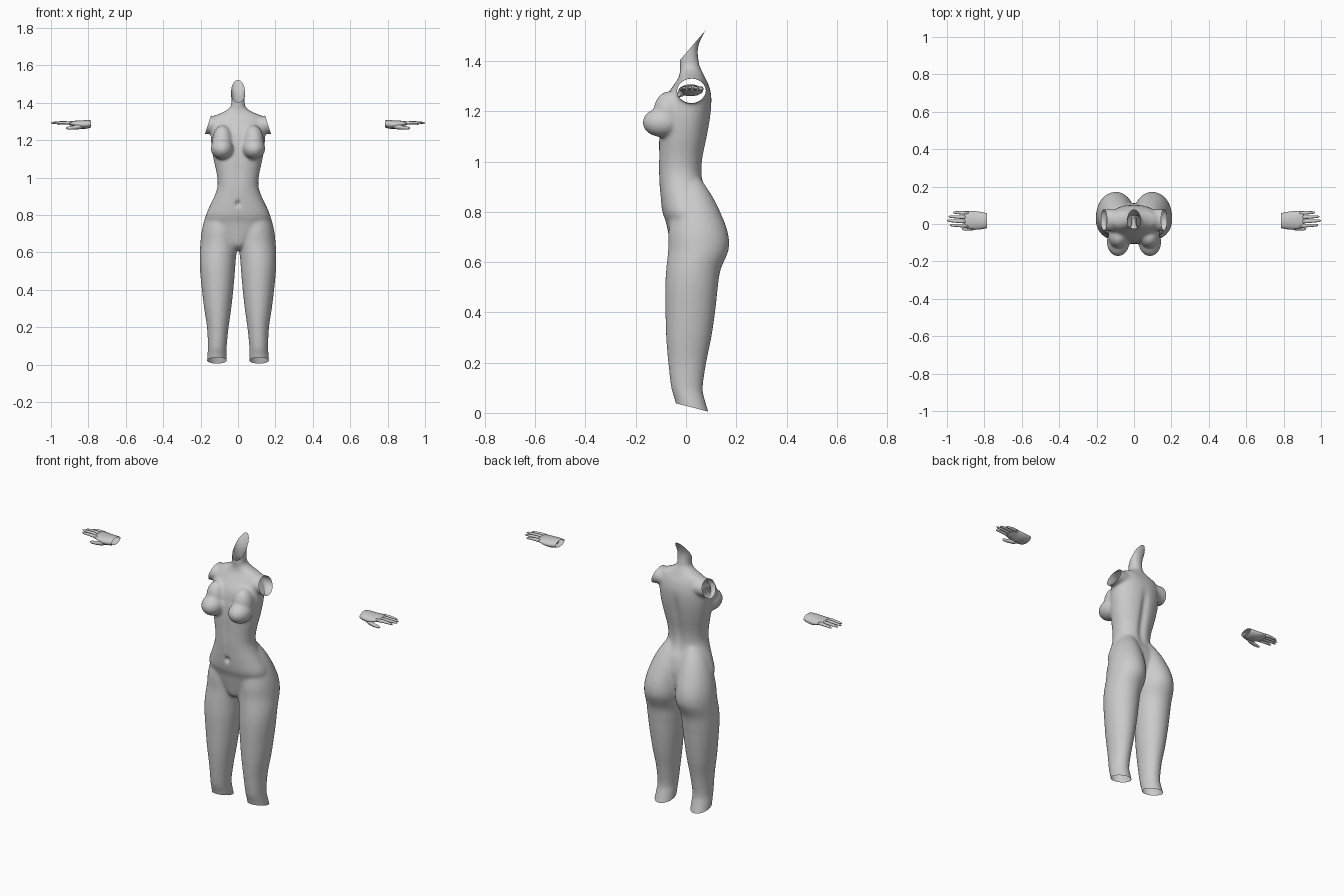
import bpy, bmesh, math
from mathutils import Vector

if "Cube" in bpy.data.objects:
    bpy.data.objects.remove(bpy.data.objects["Cube"])

skin = bpy.data.materials.new("plain_grey")
skin.diffuse_color = (0.6, 0.6, 0.6, 1)
skin.use_nodes = True
skin.node_tree.nodes["Principled BSDF"].inputs["Base Color"].default_value = skin.diffuse_color


def spline(rows, steps):
    """Catmull-Rom resampling of rows of section values."""
    out = []
    for i in range(len(rows) - 1):
        a, b, c, d = (rows[max(0, min(len(rows) - 1, i + k))] for k in (-1, 0, 1, 2))
        for s in range(steps):
            t = s / steps
            out.append([0.5 * (2 * q + (r - p) * t + (2 * p - 5 * q + 4 * r - w) * t * t
                               + (3 * q - p - 3 * r + w) * t ** 3)
                        for p, q, r, w in zip(a, b, c, d)])
    return out + [list(rows[-1])]


def loft(bm, sections, n=32, cap_start=True, power=2.0):
    """Skin a row of ellipses given as (centre, half axis u, half axis v)."""
    def wave(f):
        return math.copysign(abs(f) ** (2 / power), f)
    rings = []
    for c, u, v in sections:
        angles = [2 * math.pi * k / n for k in range(n)]
        rings.append([bm.verts.new(Vector(c) + Vector(u) * wave(math.cos(a))
                                   + Vector(v) * wave(math.sin(a))) for a in angles])
    for r, s in zip(rings, rings[1:]):
        for k in range(n):
            bm.faces.new((r[k], r[(k + 1) % n], s[(k + 1) % n], s[k]))
    if cap_start:
        bm.faces.new(rings[0][::-1])
    bm.faces.new(rings[-1])


def upright(rows, steps=6):
    """Sections from (z, left x, right x, front y, back y)."""
    return [(((l + r) / 2, (f + b) / 2, z), ((r - l) / 2, 0, 0), (0, (b - f) / 2, 0))
            for z, l, r, f, b in spline(rows, steps)]


def ball(bm, centre, radii):
    made = bmesh.ops.create_uvsphere(bm, u_segments=32, v_segments=20, radius=1)["verts"]
    for v in made:
        v.co = Vector(centre) + Vector([p * q for p, q in zip(v.co, radii)])


def finish(bm, name):
    bmesh.ops.recalc_face_normals(bm, faces=bm.faces)
    mesh = bpy.data.meshes.new(name)
    bm.to_mesh(mesh)
    bm.free()
    mesh.materials.append(skin)
    ob = bpy.data.objects.new(name, mesh)
    bpy.context.collection.objects.link(ob)
    mesh.shade_smooth()
    return ob


# Trunk and neck: z, half width, front, back
trunk = [(.615, .025, -.03, .04), (.64, .05, -.055, .07), (.70, .12, -.068, .10),
         (.76, .165, -.08, .11), (.80, .17, -.094, .11), (.86, .145, -.102, .095),
         (.91, .122, -.106, .072), (.96, .109, -.109, .065), (1.02, .114, -.109, .07),
         (1.10, .131, -.108, .086), (1.18, .143, -.10, .099), (1.25, .145, -.084, .102),
         (1.30, .138, -.052, .092), (1.33, .125, -.032, .078), (1.347, .085, -.026, .07),
         (1.368, .05, -.023, .06), (1.39, .037, -.026, .052), (1.45, .038, -.022, .048),
         (1.50, .043, 0, .066), (1.54, .043, .02, .09)]
bm = bmesh.new()
loft(bm, upright([(z, -w, w, f, b) for z, w, f, b in trunk]), 48, power=2.2)

# Legs with the seat: z, inner x, outer x, front, back
leg = [(-.04, .06, .170, -.03, .105), (.0, .06, .167, -.034, .091), (.05, .06, .164, -.044, .076),
       (.10, .06, .161, -.059, .067), (.20, .05, .166, -.071, .081), (.30, .036, .181, -.079, .101),
       (.40, .025, .193, -.082, .116), (.50, .016, .203, -.083, .127), (.57, .011, .205, -.079, .138),
       (.65, -.002, .201, -.071, .170), (.72, -.002, .193, -.07, .166), (.80, .0, .171, -.06, .136),
       (.87, .01, .14, -.05, .10), (.93, .02, .10, -.04, .06)]
for s in (-1, 1):
    rows = [(z, min(s * i, s * o), max(s * i, s * o), f, b) for z, i, o, f, b in leg]
    loft(bm, upright(rows), 40)
    # Shoulder stub
    loft(bm, [((s * x, .022, z), (0, .058, 0), (0, 0, r))
              for x, z, r in ((.06, 1.275, .04), (.11, 1.282, .045), (.15, 1.283, .049),
                              (.18, 1.281, .051), (.22, 1.279, .051))])
    # Bust, with a fuller slope above
    ball(bm, (s * .085, -.095, 1.155), (.061, .078, .058))
    ball(bm, (s * .083, -.068, 1.195), (.055, .062, .085))
body = finish(bm, "body")

# Merge the volumes into one soft skin
bpy.context.view_layer.objects.active = body
remesh = body.modifiers.new("merge", "REMESH")
remesh.mode, remesh.voxel_size = "VOXEL", .007
soft = body.modifiers.new("soften", "SMOOTH")
soft.factor, soft.iterations = .5, 14
for m in ("merge", "soften"):
    bpy.ops.object.modifier_apply(modifier=m)

bm = bmesh.new()
bm.from_mesh(body.data)
for v in bm.verts:
    x, y, z = v.co
    if y < 0:  # navel and front centre line
        v.co.y += .016 * math.exp(-(x / .012) ** 2 - ((z - .86) / .016) ** 2)
        v.co.y += .004 * math.exp(-(x / .02) ** 2 - ((z - 1.03) / .1) ** 2)
    else:      # spine groove
        v.co.y -= .012 * math.exp(-(x / .022) ** 2 - ((z - 1.06) / .15) ** 4)
# Open ends: neck, lower legs, both arms
cuts = [((0, -.027, 1.4), (0, -.105, .09)), ((0, -.036, .037), (0, -.032, -.126)),
        ((.145, 0, 1.33), (1, 0, .33)), ((-.145, 0, 1.33), (-1, 0, .33))]
for point, normal in cuts:
    bmesh.ops.bisect_plane(bm, geom=bm.verts[:] + bm.edges[:] + bm.faces[:], dist=1e-5,
                           plane_co=point, plane_no=Vector(normal).normalized(), clear_outer=True)
bm.to_mesh(body.data)
bm.free()
body.data.shade_smooth()

# Hands: palm x, y, z, half depth, half height
palm = [(.787, .018, 1.287, .040, .019), (.81, .018, 1.284, .045, .023), (.845, .019, 1.283, .049, .022),
        (.88, .022, 1.288, .047, .015), (.90, .023, 1.290, .044, .010), (.908, .023, 1.290, .038, .005)]
# Fingers: root y, tip x, tip y, tip z
fingers = [(.058, .968, .062, 1.286), (.035, .992, .040, 1.290),
           (.012, 1.0, .018, 1.292), (-.010, .985, -.006, 1.290)]
for s, side in ((-1, "left"), (1, "right")):
    bm = bmesh.new()
    loft(bm, [((s * x, y, z), (0, a, 0), (0, 0, b)) for x, y, z, a, b in spline(palm, 3)],
         24, cap_start=False)
    for y0, x1, y1, z1 in fingers:
        parts = []
        for t, r in ((0, .010), (.35, .0095), (.7, .008), (.93, .006), (1, .002)):
            c = (s * (.885 + (x1 - .885) * t), y0 + (y1 - y0) * t,
                 1.290 + (z1 - 1.290) * t + .003 * math.sin(math.pi * t))
            parts.append((c, (0, r, 0), (0, 0, r * .85)))
        loft(bm, parts, 12)
    # Thumb
    loft(bm, [((s * x, y, z), (0, r, 0), (0, 0, r)) for x, y, z, r in
              ((.82, -.005, 1.279, .014), (.85, -.018, 1.272, .014), (.88, -.026, 1.267, .010),
               (.91, -.027, 1.264, .008), (.92, -.026, 1.264, .003))], 12)
    finish(bm, side + "_hand")
